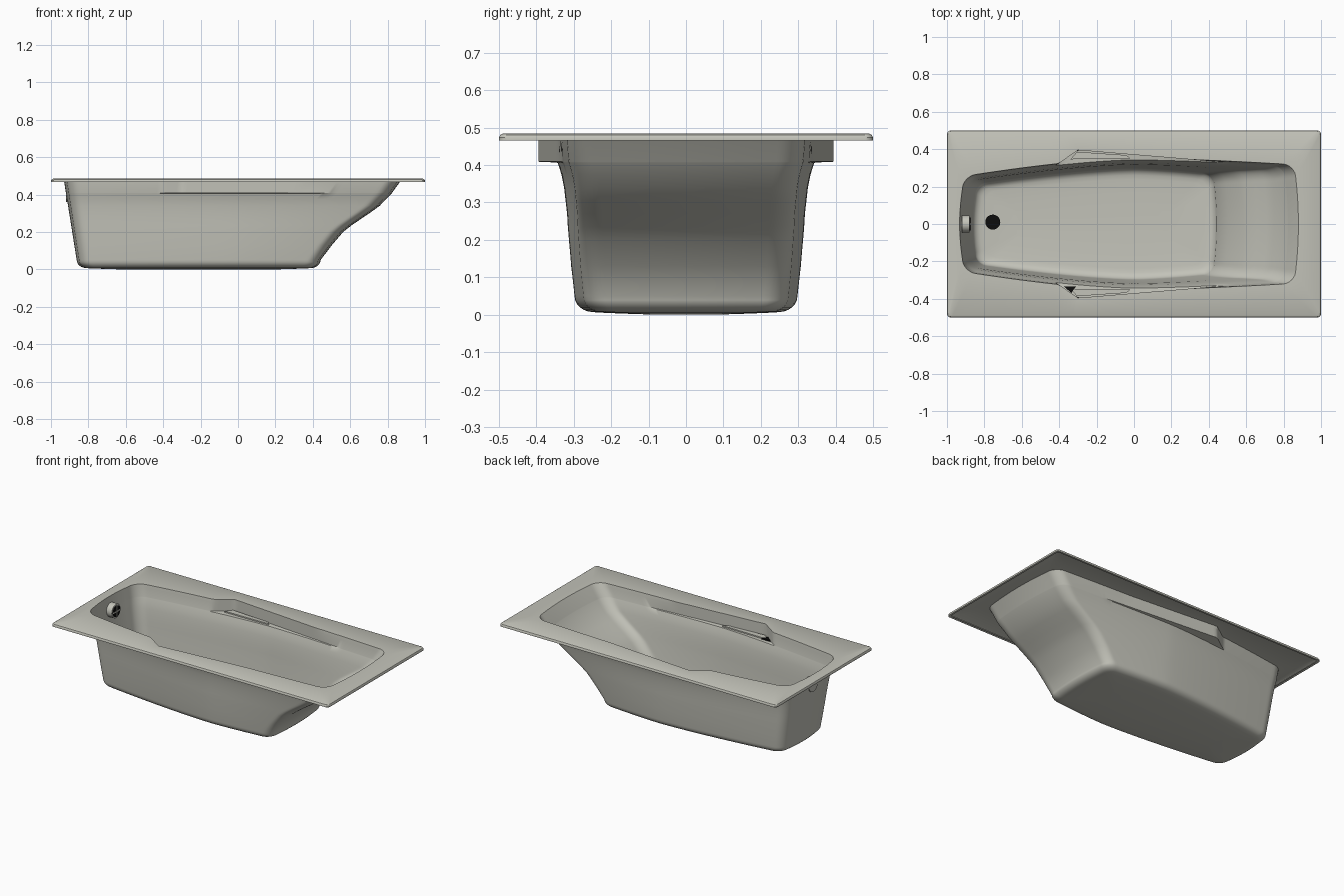
import bpy, bmesh, math
from mathutils import Matrix

cube = bpy.data.objects.get("Cube")
if cube:
    bpy.data.objects.remove(cube)


def material(name, red, green, blue):
    color = (red, green, blue, 1)
    mat = bpy.data.materials.new(name)
    mat.use_nodes = True
    mat.diffuse_color = color
    mat.node_tree.nodes["Principled BSDF"].inputs["Base Color"].default_value = color
    return mat


enamel = material("warm grey enamel", 0.55, 0.55, 0.49)
black = material("black fitting", 0.004, 0.004, 0.004)

CORNER_STEPS, SIDE_STEPS, END_STEPS = 8, 90, 10
RIM_TOP = 0.485
FILLET = 0.05


def add_object(name, bm, mat):
    mesh = bpy.data.meshes.new(name)
    bm.to_mesh(mesh)
    bm.free()
    mesh.materials.append(mat)
    ob = bpy.data.objects.new(name, mesh)
    bpy.context.collection.objects.link(ob)
    bpy.ops.object.select_all(action="DESELECT")
    ob.select_set(True)
    bpy.context.view_layer.objects.active = ob
    bpy.ops.object.shade_smooth_by_angle(angle=math.radians(30))


def pocket_edge(x):
    # Half width of the armrest pocket: steep at one end, a long taper at the other
    along = x + 0.3
    return 0.395 + along * (0.7 if along < 0 else -0.083)


def outline(left, right, width_at, radius, bulge):
    # Closed ring with shaped sides, rounded corners and bowed ends
    angles = [i / CORNER_STEPS * math.pi / 2 for i in range(CORNER_STEPS)]
    arc = [(radius * (1 - math.cos(a)), radius * (1 - math.sin(a))) for a in angles]
    straight = right - left - 2 * radius
    half = [(left + dx, width_at(left + dx) - dy) for dx, dy in arc]
    for i in range(SIDE_STEPS + 1):
        x = left + radius + straight * i / SIDE_STEPS
        half.append((x, width_at(x)))
    half += [(right - dx, width_at(right - dx) - dy) for dx, dy in reversed(arc)]

    def end(point, bow):
        x, y = point
        steps = [1 - 2 * i / END_STEPS for i in range(1, END_STEPS)]
        return [(x + bow * (1 - t * t), y * t) for t in steps]

    mirrored = [(x, -y) for x, y in reversed(half)]
    left_end = [(x, -y) for x, y in end(half[0], -bulge)]
    return half + end(half[-1], bulge) + mirrored + left_end


def rim_ring(inset):
    half_width = 0.5 - inset
    return outline(inset - 1, 1 - inset, lambda x: half_width, 0.02, 0)


def basin_ring(z, right, middle, inset=0, pocket=False):
    # The foot end is steep, and the sides swell towards the middle
    left = inset - 0.843 - 0.155 * z
    right -= inset
    middle -= inset

    def width_at(x):
        end, narrowing = (left, 0.28) if x < 0 else (right, 0.1)
        width = middle * (1 - narrowing * min(1, x / end) ** 1.5)
        return max(width, pocket_edge(x)) if pocket and -0.42 < x < 0.5 else width

    return outline(left, right, width_at, 0.2 * middle, 0.04 * middle)


# Rim: hollow lip, rounded outer edge and flat top
loops = [(z, rim_ring(inset)) for z, inset in
         ((0.468, 0.015), (0.466, 0), (0.474, 0), (0.481, 0.004), (RIM_TOP, 0.012))]

# Pocket walls, ending in a flat ledge
for z, right, middle in ((RIM_TOP, 0.865, 0.352), (0.465, 0.85, 0.349), (0.409, 0.81, 0.344)):
    loops.append((z, basin_ring(z, right, middle, pocket=True)))

# Basin walls: height, end of the sloping back, half width
walls = ((0.406, 0.808, 0.343), (0.375, 0.778, 0.333), (0.34, 0.745, 0.326),
         (0.305, 0.697, 0.322), (0.27, 0.645, 0.318), (0.235, 0.594, 0.316),
         (0.2, 0.55, 0.313), (0.13, 0.49, 0.307), (FILLET, 0.43, 0.298))
for wall in walls:
    loops.append((wall[0], basin_ring(*wall)))

# Rounded bottom edge and slightly dished floor
foot = walls[-1]
for step in range(1, 6):
    a = math.radians(15 * step)
    z = 0.007 + (FILLET - 0.007) * (1 - math.sin(a))
    loops.append((z, basin_ring(foot[0], foot[1], foot[2], FILLET * (1 - math.cos(a)))))
for z, inset in ((0.006, 0.06), (0.003, 0.13), (0, 0.22)):
    loops.append((z, basin_ring(*foot, inset)))

# Tub: one skin lofted through all loops
bm = bmesh.new()
previous = None
for z, points in loops:
    ring = [bm.verts.new((x, y, z)) for x, y in points]
    if previous:
        for i in range(len(ring)):
            bm.faces.new((previous[i - 1], previous[i], ring[i], ring[i - 1]))
    previous = ring
floor = bm.faces.new(previous)
bmesh.ops.recalc_face_normals(bm, faces=bm.faces)
if floor.normal.z < 0:
    bmesh.ops.reverse_faces(bm, faces=bm.faces)
add_object("bathtub_shell", bm, enamel)


def plate(name, points, z, mat):
    # Thin flat prism from a plan outline
    bm = bmesh.new()
    face = bm.faces.new([bm.verts.new((x, y, z)) for x, y in points])
    for item in bmesh.ops.extrude_face_region(bm, geom=[face])["geom"]:
        if isinstance(item, bmesh.types.BMVert):
            item.co.z += 0.008
    bmesh.ops.recalc_face_normals(bm, faces=bm.faces)
    add_object(name, bm, mat)


def disc(name, radius, depth, center, mat, axis_turn=0):
    bm = bmesh.new()
    place = Matrix.Translation(center) @ Matrix.Rotation(axis_turn, 4, "Y")
    bmesh.ops.create_cone(bm, cap_ends=True, segments=32, radius1=radius, radius2=radius,
                          depth=depth, matrix=place)
    add_object(name, bm, mat)


# Raised tray in each armrest pocket
tray = [(-0.34, 0.346), (-0.305, 0.386), (-0.04, 0.368), (-0.02, 0.35)]
for side, label in ((1, "back"), (-1, "front")):
    plate(label + "_armrest_tray", [(x, y * side) for x, y in tray], 0.409, enamel)

# Dark patch at the end of the front pocket
plate("pocket_patch", [(-0.375, -0.334), (-0.31, -0.334), (-0.335, -0.368)], 0.412, black)

# Waste outlet on the floor
disc("drain", 0.04, 0.008, (-0.755, 0.01, 0.014), black)

# Overflow fitting on the end wall, with a crossed grille
quarter = math.pi / 2
disc("overflow_body", 0.045, 0.04, (-0.9, 0, 0.405), enamel, quarter)
disc("overflow_face", 0.035, 0.008, (-0.878, 0, 0.405), black, quarter)
bm = bmesh.new()
for turn in (0, quarter):
    place = Matrix.Translation((-0.875, 0, 0.405)) @ Matrix.Rotation(turn, 4, "X")
    bmesh.ops.create_cube(bm, matrix=place @ Matrix.Diagonal((0.006, 0.07, 0.008, 1)))
add_object("overflow_grille", bm, enamel)
